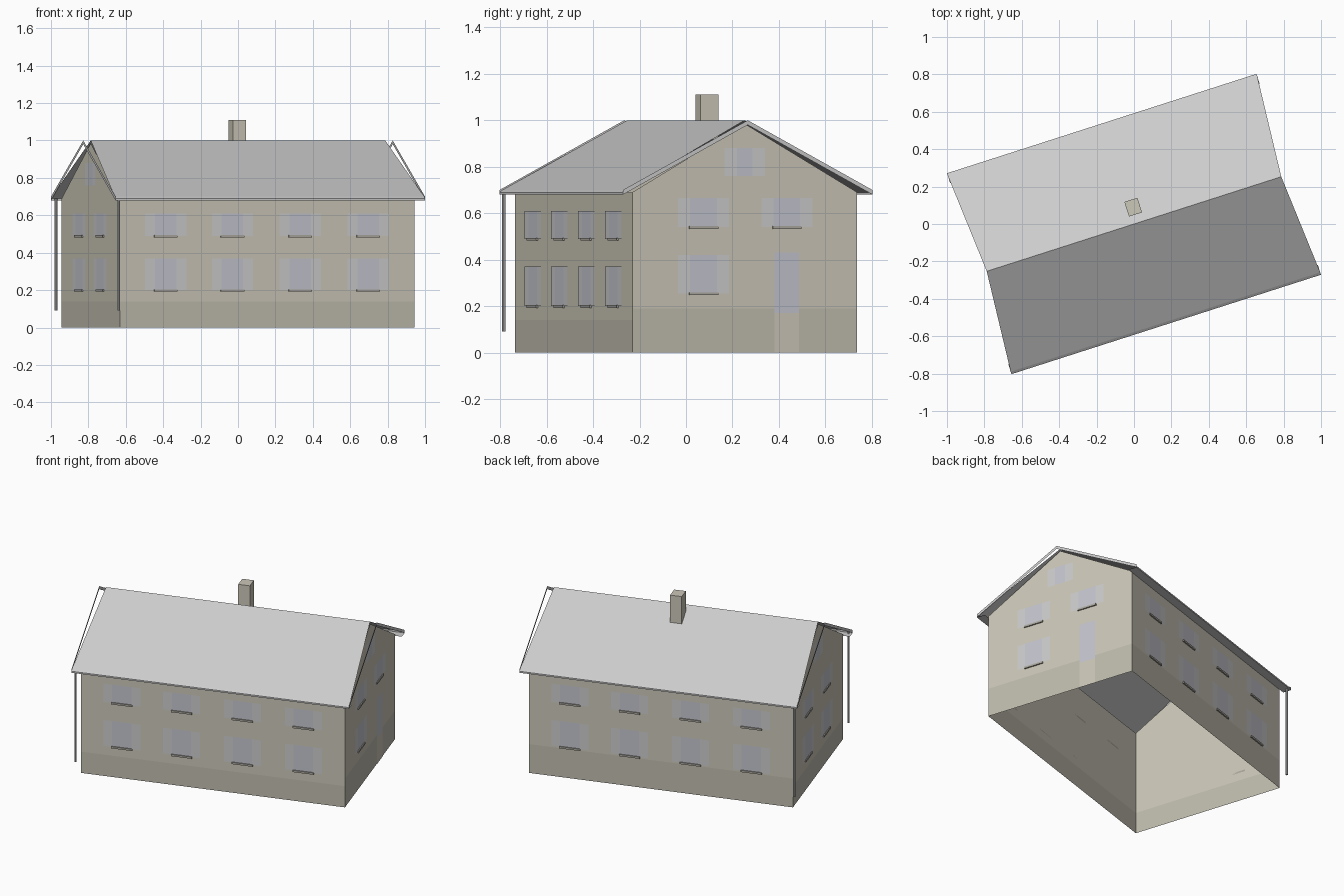
import bpy
from math import radians, cos, sin
from mathutils import Matrix

if "Cube" in bpy.data.objects:
    bpy.data.objects.remove(bpy.data.objects["Cube"])

# The house is built along its own axes (u long, v across), then turned
TURN = Matrix.Rotation(radians(17.8), 4, 'Z')
HU, HV = 0.827, 0.508      # half size of walls
RU, RV = 0.869, 0.564      # half size of roof edge
EAVE, RIDGE = 0.68, 1.0


def mat(name, rgb):
    m = bpy.data.materials.new(name)
    m.diffuse_color = (*rgb, 1)
    m.use_nodes = True
    m.node_tree.nodes["Principled BSDF"].inputs["Base Color"].default_value = m.diffuse_color
    return m


PLASTER = mat("plaster", (0.60, 0.57, 0.48))
PLINTH = mat("plinth", (0.52, 0.50, 0.42))
GLASS = mat("glass", (0.55, 0.56, 0.62))
SHUTTER = mat("shutter", (0.57, 0.56, 0.54))
SILL = mat("sill", (0.42, 0.40, 0.35))


def add(name, verts, faces, material=None):
    me = bpy.data.meshes.new(name)
    me.from_pydata([TURN @ Matrix.Translation(v).translation for v in verts], [], faces)
    me.update()
    ob = bpy.data.objects.new(name, me)
    bpy.context.collection.objects.link(ob)
    if material:
        me.materials.append(material)
    return ob


def box(name, lo, hi, material=None, place=lambda a, b, c: (a, b, c)):
    v = [place(x, y, z) for z in (lo[2], hi[2])
         for x, y in ((lo[0], lo[1]), (hi[0], lo[1]), (hi[0], hi[1]), (lo[0], hi[1]))]
    f = [(3, 2, 1, 0), (4, 5, 6, 7)] + [(i, (i + 1) % 4, (i + 1) % 4 + 4, i + 4) for i in range(4)]
    return add(name, v, f, material)


# Each side maps (along wall, outward, height) to house coordinates
SIDES = {
    "front": lambda a, o, z: (a, -HV - o, z),
    "back": lambda a, o, z: (-a, HV + o, z),
    "right": lambda a, o, z: (HU + o, a, z),
    "left": lambda a, o, z: (-HU - o, -a, z),
}
PLINTH_TOP = {"front": 0.14, "left": 0.14, "back": 0.19, "right": 0.19}

# Walls: single sheets, open underneath, gables on the short sides
for side, P in SIDES.items():
    gable = side in ("right", "left")
    h, top = (HV if gable else HU), PLINTH_TOP[side]
    add(side + "_plinth", [P(-h, 0, 0), P(h, 0, 0), P(h, 0, top), P(-h, 0, top)],
        [(0, 1, 2, 3)], PLINTH)
    v = [P(-h, 0, top), P(h, 0, top), P(h, 0, 0.69)]
    if gable:
        v.append(P(0, 0, 0.985))
    v.append(P(-h, 0, 0.69))
    add(side + "_wall", v, [tuple(range(len(v)))], PLASTER)


def panel(name, side, a, w, z0, z1, material, out=0.002):
    P = SIDES[side]
    add(name, [P(a - w / 2, out, z0), P(a + w / 2, out, z0),
               P(a + w / 2, out, z1), P(a - w / 2, out, z1)], [(0, 1, 2, 3)], material)


def window(side, a, z0, z1, w=0.12, sill=True):
    panel(side + "_window", side, a, w, z0, z1, GLASS)
    for s in (-1, 1):
        panel(side + "_shutter", side, a + s * (w / 2 + 0.028), 0.056, z0, z1, SHUTTER)
    if sill:
        box(side + "_sill", (a - 0.065, 0, z0 - 0.008), (a + 0.065, 0.008, z0 + 0.004),
            SILL, SIDES[side])


# Two rows of four windows on the long sides
for side in ("front", "back"):
    for a in (-0.57, -0.195, 0.185, 0.567):
        window(side, a, 0.20, 0.37)
        window(side, a, 0.49, 0.61)

# Left gable windows
for a in (-0.2, 0.17):
    window("left", a, 0.20, 0.37)
    window("left", a, 0.49, 0.61)
window("left", 0, 0.76, 0.88, 0.07, False)

# Right gable windows and entrance door with path of lighter plinth below
window("right", -0.187, 0.255, 0.42)
window("right", -0.187, 0.54, 0.665)
window("right", 0.19, 0.54, 0.665)
window("right", 0, 0.76, 0.88, 0.07, False)
panel("door", "right", 0.19, 0.11, 0.17, 0.43, GLASS)
panel("door_base", "right", 0.19, 0.11, 0, 0.17, PLASTER)

# Roof slopes with ends slanting in to the ridge, gutter edges and soffits
for s, side in ((-1, "front"), (1, "back")):
    iv = RV - 0.014
    v = [(-RU, s * iv, 0.70), (RU, s * iv, 0.70), (HU, 0, RIDGE), (-HU, 0, RIDGE)]
    add(side + "_roof", v, [(0, 1, 2, 3) if s < 0 else (3, 2, 1, 0)])
    g = [(-iv, 0.70), (-RV, 0.69), (-RV, EAVE), (-HV, EAVE)]
    v = [(u, -s * y, z) for u in (-RU, RU) for y, z in g]
    f = [(i, i + 1, i + 5, i + 4) for i in range(3)]
    add(side + "_gutter_and_soffit", v, f if s < 0 else [q[::-1] for q in f])

# Thin barge boards standing clear of the gables
for u, side in ((-RU, "left"), (RU, "right")):
    v = [(u, y, z + d) for d in (-0.02, 0) for y, z in ((-RV, 0.70), (0, RIDGE), (RV, 0.70))]
    f = [(0, 1, 4, 3), (1, 2, 5, 4)]
    add(side + "_barge_board", v, f if u > 0 else [q[::-1] for q in f])

# Chimney
box("chimney", (-0.013, 0.046, 0.92), (0.06, 0.128, 1.11), PLASTER)

# Downpipes at the two left corners
for y, side in ((-0.552, "front"), (0.546, "back")):
    bpy.ops.mesh.primitive_cylinder_add(vertices=8, radius=0.007, depth=0.6,
                                        location=TURN @ Matrix.Translation((-0.847, y, 0.39)).translation)
    bpy.context.object.name = side + "_downpipe"
